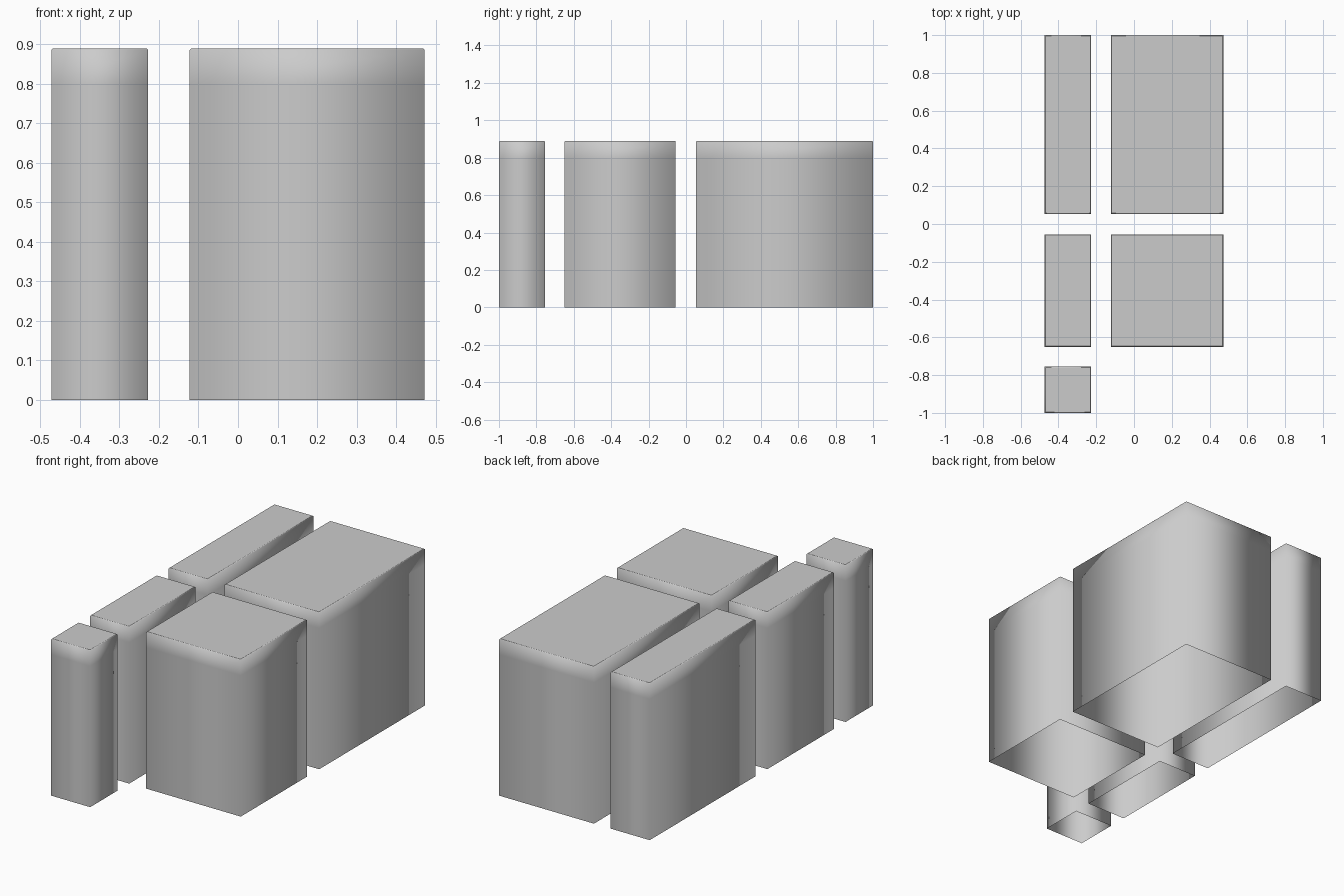
import bpy, bmesh

if "Cube" in bpy.data.objects:
    bpy.data.objects.remove(bpy.data.objects["Cube"])

HEIGHT = 0.89
RIM = 0.004  # tiny eased top rim

narrow, wide = (-0.4725, -0.2275), (-0.1225, 0.4725)
front, middle, back = (-1.0, -0.755), (-0.65, -0.055), (0.053, 1.0)


def block(name, xs, ys):
    """Hollow block: open bottom, soft shaded walls, flat top."""
    bm = bmesh.new()
    rings = []
    for z, inset in ((0, 0), (HEIGHT - 0.09, 0), (HEIGHT - RIM, 0), (HEIGHT, RIM)):
        x0, x1 = xs[0] + inset, xs[1] - inset
        y0, y1 = ys[0] + inset, ys[1] - inset
        rings.append([bm.verts.new((x, y, z)) for x, y in
                      ((x0, y0), (x1, y0), (x1, y1), (x0, y1))])
    # Walls
    for low, high in zip(rings, rings[1:]):
        for i in range(4):
            j = (i + 1) % 4
            bm.faces.new((low[i], low[j], high[j], high[i])).smooth = True
    # Flat lid
    lid = bm.faces.new(rings[-1])
    for edge in lid.edges:
        edge.smooth = False
    mesh = bpy.data.meshes.new(name)
    bm.to_mesh(mesh)
    bm.free()
    bpy.context.collection.objects.link(bpy.data.objects.new(name, mesh))


# Left column of narrow blocks
block("front_small_block", narrow, front)
block("middle_narrow_block", narrow, middle)
block("back_narrow_block", narrow, back)
# Right column of wide blocks
block("middle_wide_block", wide, middle)
block("back_wide_block", wide, back)
